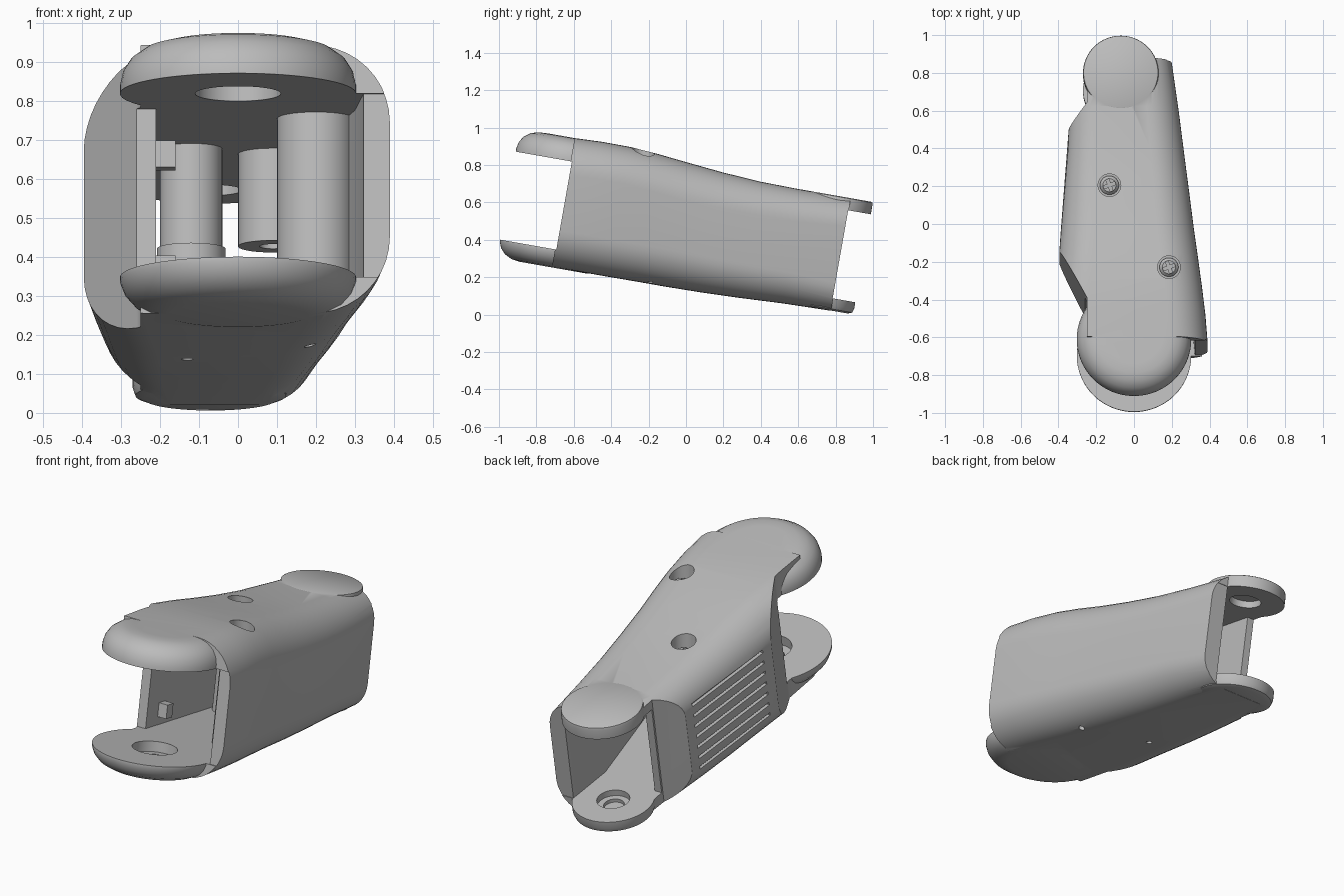
import bpy, bmesh, math
from mathutils import Matrix, Vector

if "Cube" in bpy.data.objects:
    bpy.data.objects.remove(bpy.data.objects["Cube"], do_unlink=True)

TILT = math.radians(-10)
grey = bpy.data.materials.new("light grey plastic")
grey.use_nodes = True
COLOUR = (0.5, 0.5, 0.5, 1)
grey.diffuse_color = COLOUR
grey.node_tree.nodes["Principled BSDF"].inputs["Base Color"].default_value = COLOUR


def make(name, bm):
    bmesh.ops.recalc_face_normals(bm, faces=bm.faces)
    mesh = bpy.data.meshes.new(name)
    bm.to_mesh(mesh)
    bm.free()
    mesh.materials.append(grey)
    ob = bpy.data.objects.new(name, mesh)
    bpy.context.collection.objects.link(ob)
    return ob


def loft(name, rings):
    """Closed rings of equal length, skinned and capped."""
    bm = bmesh.new()
    vs = [[bm.verts.new(p) for p in ring] for ring in rings]
    n = len(rings[0])
    for a, b in zip(vs, vs[1:]):
        for i in range(n):
            j = (i + 1) % n
            bm.faces.new((a[i], a[j], b[j], b[i]))
    bm.faces.new(vs[0])
    bm.faces.new(vs[-1])
    return make(name, bm)


def prism(name, outline, low, high):
    return loft(name, [[(x, y, z) for x, y in outline] for z in (low, high)])


def lathe(name, x, y, profile, sides=64):
    """Solid of revolution from (radius, height) pairs."""
    turn = [2 * math.pi * i / sides for i in range(sides)]
    return loft(name, [[(x + r * math.cos(a), y + r * math.sin(a), z) for a in turn]
                       for r, z in profile])


def cylinder(name, x, y, r, low, high):
    return lathe(name, x, y, [(r, low), (r, high)], 40)


def box(name, centre, size, turn=Matrix()):
    bm = bmesh.new()
    bmesh.ops.create_cube(bm, size=1, matrix=Matrix.Translation(centre) @ turn
                          @ Matrix.Diagonal((*size, 1)))
    return make(name, bm)


def combine(ob, tool, operation="DIFFERENCE"):
    """Boolean the tool into ob, then discard the tool."""
    tool.hide_render = True
    mod = ob.modifiers.new("cut", "BOOLEAN")
    mod.operation, mod.object, mod.solver = operation, tool, "EXACT"
    bpy.context.view_layer.update()
    graph = bpy.context.evaluated_depsgraph_get()
    mesh = bpy.data.meshes.new_from_object(ob.evaluated_get(graph))
    ob.modifiers.clear()
    ob.data = mesh
    bpy.data.objects.remove(tool, do_unlink=True)


def upright(ob, x, y, z):
    """Turn a tool about a point so that it stands plumb once the housing is tilted."""
    p = Vector((x, y, z))
    ob.data.transform(Matrix.Translation(p) @ Matrix.Rotation(-TILT, 4, "X")
                      @ Matrix.Translation(-p))
    return ob


def section(y, left, right, low, high, r_left, r_right):
    """Rounded rectangle across the housing."""
    ring = []
    corners = ((right - r_right, high - r_right, r_right, 0),
               (left + r_left, high - r_left, r_left, 1),
               (left + r_left, low + r_left, r_left, 2),
               (right - r_right, low + r_right, r_right, 3))
    for cx, cz, r, quarter in corners:
        for i in range(11):
            a = (quarter + i / 10) * math.pi / 2
            ring.append((cx + r * math.cos(a), y, cz + r * math.sin(a)))
    return ring


# Main sleeve: tapering rounded tube
housing = loft("housing", [section(*s) for s in (
    (-.75, -.42, .39, .127, .826, .18, .20),
    (-.60, -.415, .378, .127, .832, .18, .20),
    (-.45, -.408, .36, .127, .831, .18, .20),
    (-.30, -.398, .34, .128, .82, .18, .20),
    (-.14, -.387, .318, .128, .803, .18, .20),
    (.06, -.372, .293, .131, .783, .17, .19),
    (.27, -.356, .266, .138, .769, .16, .18),
    (.50, -.338, .237, .149, .765, .15, .17),
    (.76, -.32, .20, .155, .765, .15, .15))])

# Flat bevels at both ends of the left side panel
combine(housing, prism("panel_bevels", [
    (-.25, -1), (-.25, -.54), (-.395, -.265), (-.6, -.1), (-.6, -1)], 0, 1))
combine(housing, prism("panel_bevels", [
    (-.25, 1), (-.25, .52), (-.345, .40), (-.6, .2), (-.6, 1)], 0, 1))

# Round hinge lobes, front and back
front_profile = [(.18, .124), (.225, .13), (.265, .15), (.29, .178), (.303, .21),
                 (.303, .72), (.295, .755), (.275, .787), (.24, .812), (.20, .823), (.15, .826)]
back_profile = [(.17, .156), (.193, .165), (.2, .185), (.2, .75), (.197, .762), (.19, .766)]
combine(housing, lathe("front_lobe", 0, -.745, front_profile), "UNION")
combine(housing, lathe("back_lobe", -.07, .68, back_profile), "UNION")

# Hollow through the whole length, opening at the hinges
combine(housing, prism("cavity", [
    (-.7, -1.3), (.7, -1.3), (.7, -.743), (.322, -.743), (.3, -.5), (.1, .5), (.11, .757),
    (.7, .757), (.7, 1.3), (-.7, 1.3), (-.7, .53), (-.21, .53), (-.21, -.52), (-.7, -.52)],
    .222, .70))

# Screw posts and hanging boss
for x, y, r, low, high in ((-.12, .07, .08, .2, .72), (.2, -.375, .1, .2, .72),
                           (.09, .15, .09, .46, .72)):
    combine(housing, cylinder("post", x, y, r, low, high), "UNION")
combine(housing, cylinder("boss_hole", .09, .15, .035, .4, .56))
combine(housing, cylinder("post_collar", -.12, .07, .088, .2, .44), "UNION")

# Blind bearing seats in the hinge lobes
for x, y, r, low, high in (
        (0, -.745, .11, .6, .75), (0, -.745, .11, .17, .3), (0, -.745, .07, .15, .3),
        (-.07, .68, .08, .6, .735), (-.07, .68, .08, .19, .3), (-.07, .68, .05, .172, .3)):
    combine(housing, cylinder("seat", x, y, r, low, high))

# Long grooves in the side panel
lean = Matrix.Rotation(math.radians(-4.3), 4, "Z")
for i in range(7):
    combine(housing, box("groove", (-.37, .07, .28 + .06 * i), (.036, .54, .016), lean))

# Counterbored screw holes on top, pin holes underneath
SCREWS = ((-.13, .07, .785), (.185, -.378, .826))
for x, y, z in SCREWS:
    combine(housing, upright(cylinder("screw_hole", x, y, .06, z - .09, z + .1), x, y, z))
    combine(housing, cylinder("pin_hole", x, y + (-.13 if x < 0 else .16), .015, .05, .19))

parts = [housing]
for x, y, z in SCREWS:
    screw = lathe("screw", x, y, [(.05, z - .1), (.05, z - .065), (.035, z - .05)], 32)
    for size in ((.065, .016, .04), (.016, .065, .04)):
        combine(screw, box("drive", (x, y, z - .05), size,
                           Matrix.Rotation(math.radians(20), 4, "Z")))
    parts.append(upright(screw, x, y, z))

# Small clips on the inner face of the side panel
for z in (.3, .6):
    parts.append(box("clip", (-.19, -.4, z), (.06, .05, .07)))

# Tilt everything into its pose and shade
for ob in parts:
    ob.data.transform(Matrix.Rotation(TILT, 4, "X"))
    bpy.ops.object.select_all(action="DESELECT")
    ob.select_set(True)
    bpy.context.view_layer.objects.active = ob
    bpy.ops.object.shade_smooth_by_angle(angle=math.radians(30))
